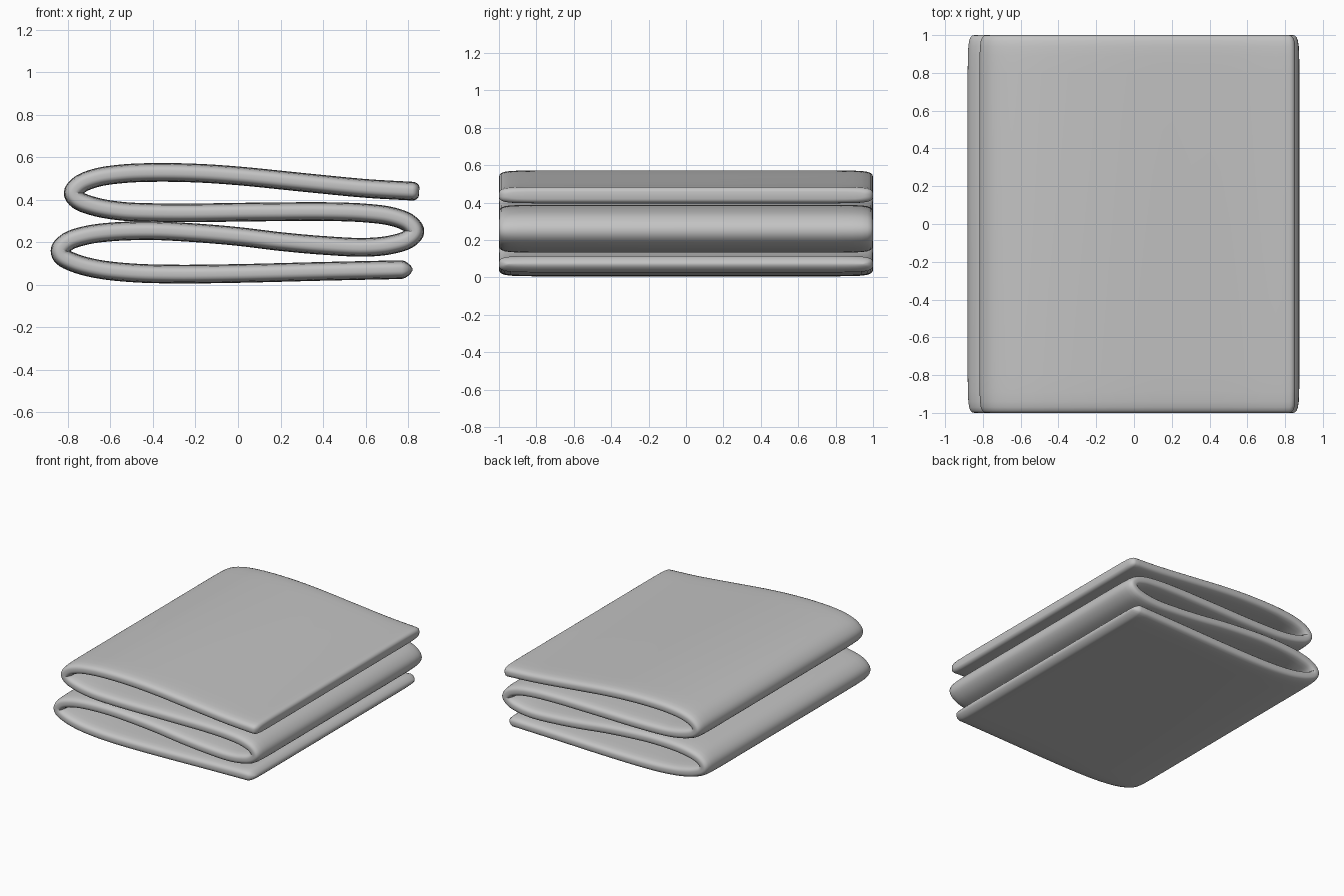
import bpy, bmesh, math
from mathutils import Vector

if "Cube" in bpy.data.objects:
    bpy.data.objects.remove(bpy.data.objects["Cube"])

H = 0.044  # half thickness of the cloth

# Centre line of the folded cloth, front view (x, z), bottom end to top end
PATH = [(0.77, .071), (0.4, .063), (0, .053), (-0.3, .050), (-0.5, .056), (-0.66, .074),
        (-0.77, .103), (-0.828, .135), (-0.836, .165), (-0.80, .203), (-0.72, .231),
        (-0.6, .248), (-0.4, .254), (-0.2, .244), (0, .227), (0.2, .203), (0.4, .185),
        (0.6, .176), (0.72, .188), (0.80, .214), (0.832, .25), (0.805, .288),
        (0.73, .319), (0.6, .337), (0.4, .344), (0.2, .343), (0, .341), (-0.2, .338), (-0.4, .339),
        (-0.55, .346), (-0.68, .369), (-0.755, .400), (-0.775, .432), (-0.745, .470),
        (-0.67, .502), (-0.55, .521), (-0.4, .528), (-0.2, .525), (0, .512), (0.3, .482), (0.6, .453),
        (0.82, .440)]

# Hem profile: (distance in from the side edge, share of thickness)
HEM = [(0, .2), (.003, .45), (.012, .66), (.03, .82), (.06, .92), (.11, .97), (.2, 1)]


def smooth_path(pts, steps=6):
    """Centripetal Catmull-Rom through the points."""
    p = [Vector(q) for q in pts]
    p = [2 * p[0] - p[1]] + p + [2 * p[-1] - p[-2]]
    out = []
    for i in range(1, len(p) - 2):
        t = [0.0]
        for a, b in zip(p[i - 1:i + 2], p[i:i + 3]):
            t.append(t[-1] + math.sqrt((b - a).length))
        for s in range(steps):
            u = t[1] + (t[2] - t[1]) * s / steps

            def mix(a, b, ta, tb):
                return a * ((tb - u) / (tb - ta)) + b * ((u - ta) / (tb - ta))
            a1 = mix(p[i - 1], p[i], t[0], t[1])
            a2 = mix(p[i], p[i + 1], t[1], t[2])
            a3 = mix(p[i + 1], p[i + 2], t[2], t[3])
            out.append(mix(mix(a1, a2, t[0], t[2]), mix(a2, a3, t[1], t[3]), t[1], t[2]))
    return out + [p[-2]]


line = smooth_path(PATH)
stations = []  # centre, tangent, thickness share, side inset
for i, c in enumerate(line):
    tan = (line[min(i + 1, len(line) - 1)] - line[max(i - 1, 0)]).normalized()
    stations.append((c, tan, 1.0, 0.0))

# Rounded ends: tapered at the bottom, blunt at the top
c, tan = stations[0][:2]
for d, k, inset in [(.015, .9, .004), (.03, .68, .015), (.042, .42, .03), (.05, .12, .05)]:
    stations.insert(0, (c - tan * d, tan, k, inset))
c, tan = stations[-1][:2]
for d, k, inset in [(.012, .96, .004), (.022, .84, .015), (.029, .66, .03), (.032, .45, .045)]:
    stations.append((c + tan * d, tan, k, inset))

# Loft the cross-section along the line
bm = bmesh.new()
rings = []
half = [(-1 + d, h) for d, h in HEM] + [(1 - d, h) for d, h in reversed(HEM)]
section = half + [(y, -h) for y, h in reversed(half)]
for c, tan, k, inset in stations:
    n = Vector((-tan.y, tan.x))
    ring = []
    for y, h in section:
        q = c + n * (h * k * H)
        ring.append(bm.verts.new((q.x, y * (1 - inset), q.y)))
    rings.append(ring)
m = len(section)
for a, b in zip(rings, rings[1:]):
    for j in range(m):
        bm.faces.new((a[j], a[(j + 1) % m], b[(j + 1) % m], b[j]))
# End caps as strips
for ring in (rings[0], rings[-1]):
    for j in range(m // 2 - 1):
        bm.faces.new((ring[j], ring[j + 1], ring[m - 2 - j], ring[m - 1 - j]))
bmesh.ops.recalc_face_normals(bm, faces=bm.faces)
for f in bm.faces:
    f.smooth = True

mesh = bpy.data.meshes.new("folded_cloth")
bm.to_mesh(mesh)
bm.free()
mat = bpy.data.materials.new("plain grey")
mat.diffuse_color = (0.55, 0.55, 0.55, 1)
mat.use_nodes = True
mat.node_tree.nodes["Principled BSDF"].inputs["Base Color"].default_value = mat.diffuse_color
mesh.materials.append(mat)
obj = bpy.data.objects.new("folded_cloth", mesh)
bpy.context.collection.objects.link(obj)
